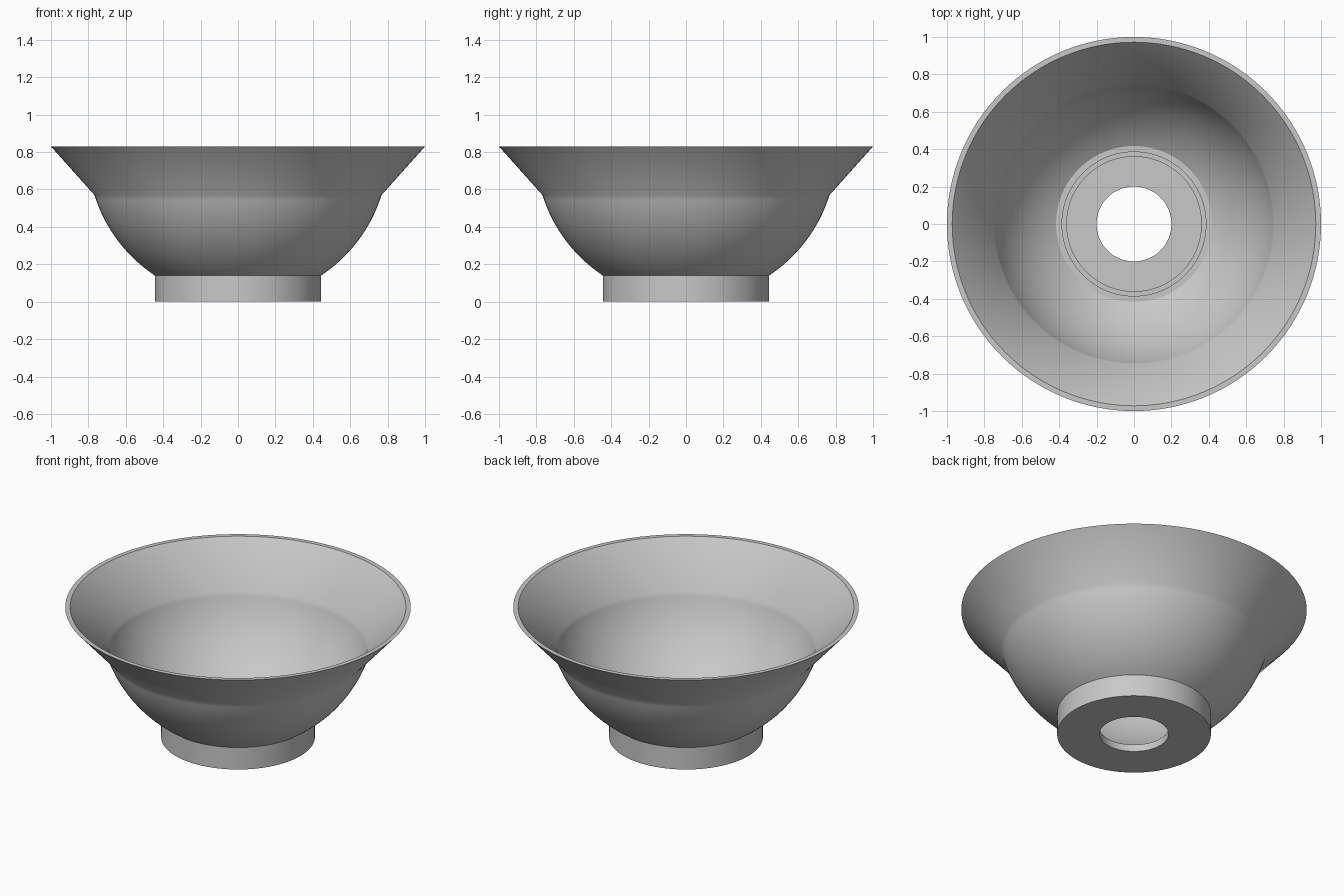
import bpy, bmesh, math

cube = bpy.data.objects.get("Cube")
if cube:
    bpy.data.objects.remove(cube, do_unlink=True)

SEGMENTS = 128
CENTRE_Z = 0.81  # centre of the spherical part of the bowl

clay = bpy.data.materials.new("plain grey")
clay.use_nodes = True
GREY = (0.58, 0.58, 0.58, 1)
clay.diffuse_color = GREY
clay.node_tree.nodes["Principled BSDF"].inputs["Base Color"].default_value = GREY


def arc(radius, z_start, z_end, steps=20):
    """Points (r, z) on a sphere between two heights, evenly spaced in angle."""
    a = math.asin((z_start - CENTRE_Z) / radius)
    b = math.asin((z_end - CENTRE_Z) / radius)
    angles = [a + (b - a) * i / steps for i in range(steps + 1)]
    return [(radius * math.cos(t), CENTRE_Z + radius * math.sin(t)) for t in angles]


def lathe(name, profile):
    """Revolve a profile about z; the surface faces right of its direction."""
    bm = bmesh.new()
    rings = []
    for r, z in profile:
        turn = [2 * math.pi * i / SEGMENTS for i in range(SEGMENTS)]
        rings.append([bm.verts.new((r * math.cos(t), r * math.sin(t), z)) for t in turn])
    for low, high in zip(rings, rings[1:]):
        for i in range(SEGMENTS):
            n = (i + 1) % SEGMENTS
            bm.faces.new((low[i], low[n], high[n], high[i]))
    mesh = bpy.data.meshes.new(name)
    bm.to_mesh(mesh)
    bm.free()
    mesh.materials.append(clay)
    obj = bpy.data.objects.new(name, mesh)
    bpy.context.collection.objects.link(obj)
    bpy.ops.object.select_all(action="DESELECT")
    obj.select_set(True)
    bpy.context.view_layer.objects.active = obj
    bpy.ops.object.shade_smooth_by_angle(angle=math.radians(30))


# Bowl: round belly, flared conical lip, thin wall and flat floor
outside = arc(0.804, 0.14, 0.57)
inside = arc(0.784, 0.58, 0.146)
floor_edge = (0.385, 0.146)
lathe("bowl", outside + [(1, 0.83), (0.972, 0.83)] + inside + [floor_edge])

# Foot: hollow ring with an inner ledge and a thin base with a drain hole
lathe("foot", [floor_edge, (0.385, 0.12), (0.36, 0.12), (0.36, 0.045),
               (0.2, 0.045), (0.2, 0), (0.445, 0), outside[0]])
